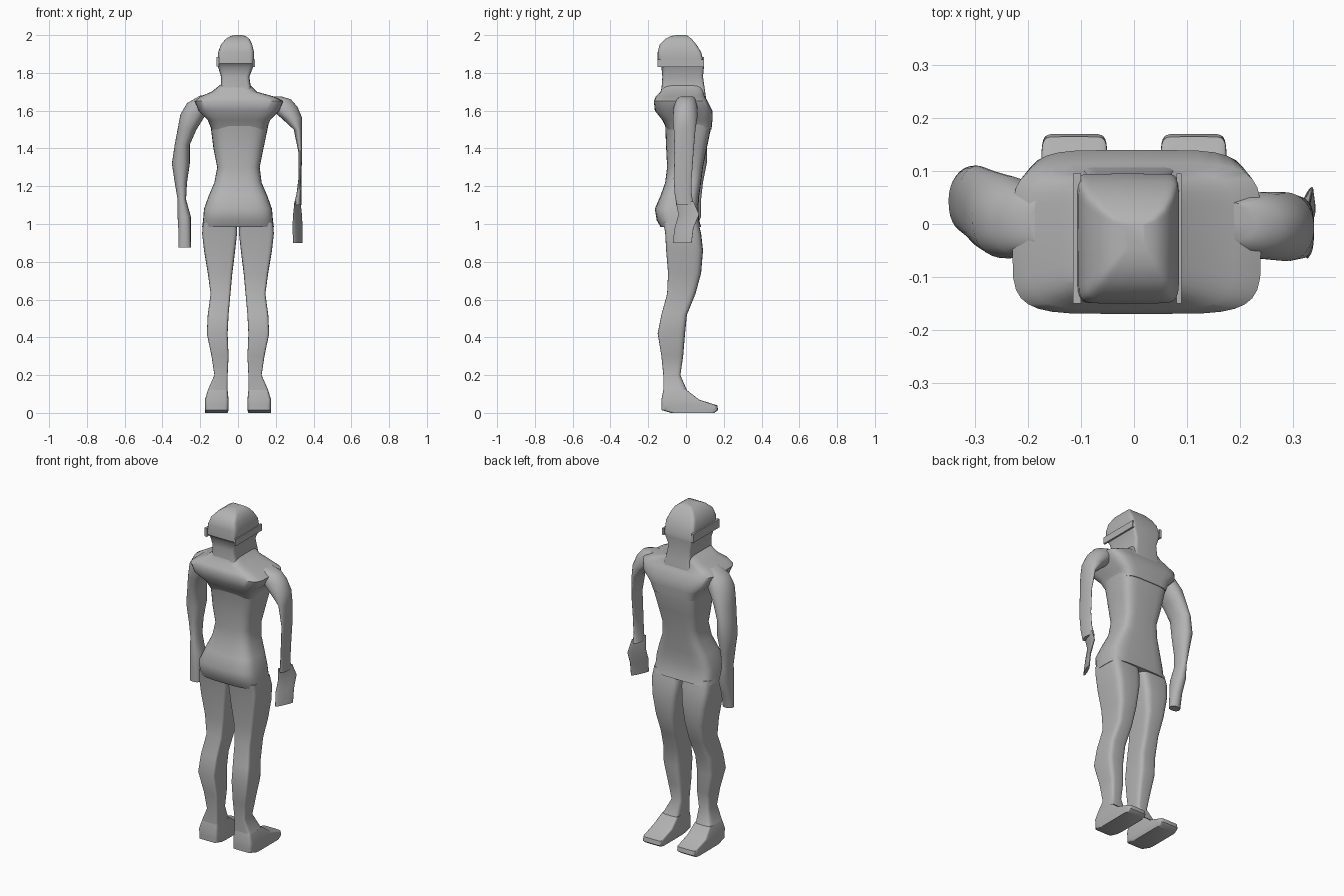
import bpy
import bmesh
from math import cos, sin, pi, radians

CM = 0.01
SIDES = 32

default_cube = bpy.data.objects.get("Cube")
if default_cube:
    bpy.data.objects.remove(default_cube, do_unlink=True)

# One plain grey for the whole figure
grey = bpy.data.materials.new("plain_grey")
grey.use_nodes = True
colour = (0.45, 0.45, 0.45, 1)
grey.diffuse_color = colour
grey.node_tree.nodes["Principled BSDF"].inputs["Base Color"].default_value = colour


def rounded(value, power):
    """Superellipse coordinate: a high power gives a boxier outline."""
    size = abs(value) ** (2 / power)
    return size if value >= 0 else -size


def finish(mesh_data, name, sharp_angle):
    """Turn a bmesh into a shaded object with the shared material."""
    bmesh.ops.recalc_face_normals(mesh_data, faces=mesh_data.faces)
    mesh = bpy.data.meshes.new(name)
    mesh_data.to_mesh(mesh)
    mesh_data.free()
    mesh.materials.append(grey)
    part = bpy.data.objects.new(name, mesh)
    bpy.context.collection.objects.link(part)
    bpy.ops.object.select_all(action='DESELECT')
    part.select_set(True)
    bpy.context.view_layer.objects.active = part
    bpy.ops.object.shade_smooth_by_angle(angle=radians(sharp_angle))
    return part


def loft(name, sections, back_power, front_power, mirror=1, diagonal=0):
    """Skin level sections given as (z, x low, x high, y back, y front) in cm.

    A diagonal above zero slants each section into a blade across its corners.
    """
    body = bmesh.new()
    rings = []
    for z, x_low, x_high, y_back, y_front in sections:
        x_mid, x_half = (x_low + x_high) / 2, (x_high - x_low) / 2
        y_mid, y_half = (y_back + y_front) / 2, (y_front - y_back) / 2
        ring = []
        for step in range(SIDES):
            angle = 2 * pi * step / SIDES
            power = front_power if sin(angle) >= 0 else back_power
            across, along = rounded(cos(angle), power), rounded(sin(angle), power)
            across = across * (1 - diagonal) + along * diagonal
            x, y = x_mid + x_half * across, y_mid + y_half * along
            ring.append(body.verts.new((mirror * x * CM, y * CM, z * CM)))
        rings.append(ring)
    for lower, upper in zip(rings, rings[1:]):
        for step in range(SIDES):
            following = (step + 1) % SIDES
            body.faces.new((lower[step], lower[following],
                            upper[following], upper[step]))
    body.faces.new(rings[0])
    body.faces.new(rings[-1])
    return finish(body, name, 40)


def box(name, x_low, x_high, y_back, y_front, z_low, z_high):
    """Plain block given by its limits in cm."""
    body = bmesh.new()
    bmesh.ops.create_cube(body, size=1)
    for vert in body.verts:
        limits = ((x_low, x_high), (y_back, y_front), (z_low, z_high))
        for axis, (low, high) in enumerate(limits):
            vert.co[axis] = (high if vert.co[axis] > 0 else low) * CM
    return finish(body, name, 30)


# Head and neck: boxy with a flat face that leans back at the crown
loft("head_and_neck", [
    (164, -11, 9, -14, 11),
    (171, -9, 7, -13, 10),
    (178, -9, 6, -12.5, 9),
    (183, -10.5, 8, -13, 9.5),
    (185, -11, 8.5, -15, 9.5),
    (191, -10.5, 8.5, -15, 8),
    (195, -9, 7.5, -14, 5.5),
    (198, -6.5, 6, -11, 3),
    (199.5, -4, 4, -8, 1),
    (200, -1.5, 2, -5, 0),
], back_power=9, front_power=12)

# Raised bands at the sides of the head
box("right_ear_band", -11.5, -10, -15, 9.5, 183.5, 188.5)
box("left_ear_band", 8, 9, -15, 9.5, 183, 187)

# Shoulders: flat chest panel and overhanging upper back
loft("shoulders", [
    (150, -14, 15, -10, 13.5),
    (155, -16, 17, -12.5, 14),
    (160, -21, 22, -16.5, 14),
    (165, -23, 24, -17, 11.5),
    (167.5, -20, 19, -16, 10),
    (170, -14, 10, -13.5, 9.5),
    (174, -9, 6, -12.5, 9),
], back_power=5, front_power=5)

# Torso: narrow waist, flared hips with an open lower edge
loft("torso", [
    (98.5, -19, 19, -13.5, 8),
    (102, -18.5, 18.5, -15.5, 7),
    (108, -18, 18, -16.5, 6.5),
    (115, -15.5, 15.5, -13.5, 7),
    (122, -12.5, 12.5, -11, 8),
    (130, -11, 11.5, -10, 9),
    (140, -13, 13.5, -10.5, 11),
    (152, -14.5, 16, -11, 13.5),
    (158, -16, 17, -13, 13.5),
], back_power=3.4, front_power=4.5)

# Legs: flat at the back and softly squared in front
leg_sections = [
    (12, 5.5, 16, -12, 0.5),
    (20, 5.5, 12.5, -12, -3),
    (30, 5, 14, -13, -1.5),
    (42, 5.5, 16.5, -15, -0.5),
    (52, 5, 16, -13, 0.5),
    (63, 4, 14.5, -10, 5),
    (74, 3, 16, -9.5, 8),
    (86, 1.5, 18, -10.5, 9),
    (95, 0.5, 19, -11, 8),
    (101, 0.5, 18.5, -12, 6.5),
]
# Feet: square wedges rising to the ankle
foot_sections = [
    (0, 5.5, 17.5, -8, 15),
    (1.5, 5, 17.5, -13, 17),
    (4, 5, 17.5, -13, 16.5),
    (7, 5, 17.5, -13, 7),
    (12, 5.5, 16, -12, 0.5),
]
for side, mirror in (("left", 1), ("right", -1)):
    loft(side + "_leg", leg_sections, back_power=9, front_power=4.5, mirror=mirror)
    loft(side + "_foot", foot_sections, back_power=9, front_power=10, mirror=mirror)

# Right arm: broad, with the forearm carried forward
loft("right_arm", [
    (87.5, -31.5, -25, -2, 3),
    (96, -31.5, -25, -2, 5),
    (104, -32, -25, -2, 8),
    (113, -32, -27.5, -1, 8),
    (122, -33.5, -27, -1, 9),
    (132, -35, -25.5, -2, 11),
    (142, -33.5, -25.5, -3, 11),
    (150, -32, -22, -5, 10),
    (158, -30.5, -17, -6.5, 9),
    (164, -27, -14, -6, 7),
    (168, -20, -14, -4, 5),
], back_power=2.4, front_power=2)

# Left arm: broad shoulder running down to a thin forearm
loft("left_arm", [
    (110, 29.5, 33.5, -5, 4),
    (116, 31, 33.5, -6, 3),
    (124, 32, 33.5, -6.5, 3),
    (138, 32, 34, -6, 4),
    (150, 29.5, 34, -6.5, 5),
    (156, 23, 34, -7, 6),
    (162, 16, 31.5, -6.5, 6),
    (166, 14, 28, -5, 5),
    (167.5, 14, 23, -3, 4),
], back_power=2.2, front_power=2)

# Left hand: a thin blade turned outward
loft("left_hand", [
    (90, 28.5, 35, -7, 3),
    (98, 28, 35, -6, 4),
    (105, 28.5, 34.5, -4, 7),
    (112, 29.5, 33.5, -5.5, 4),
], back_power=2.2, front_power=2.2, diagonal=0.7)
